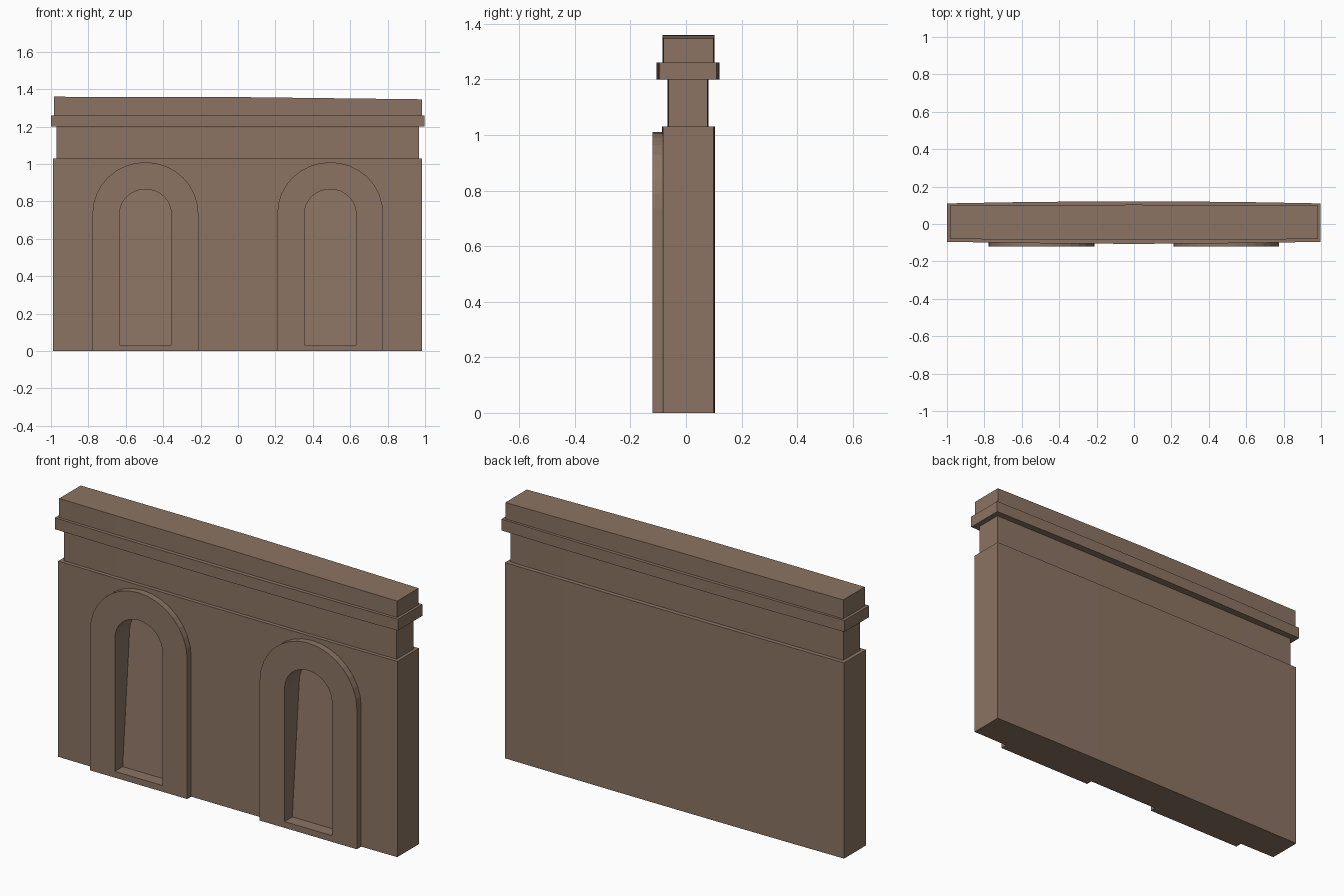
import bpy, bmesh, math

if "Cube" in bpy.data.objects:
    bpy.data.objects.remove(bpy.data.objects["Cube"])

stone = bpy.data.materials.new("brown_stone")
stone.diffuse_color = (0.26, 0.174, 0.125, 1)
stone.use_nodes = True
stone.node_tree.nodes["Principled BSDF"].inputs["Base Color"].default_value = stone.diffuse_color


def make_object(name, bm):
    bmesh.ops.recalc_face_normals(bm, faces=bm.faces[:])
    mesh = bpy.data.meshes.new(name)
    bm.to_mesh(mesh)
    bm.free()
    mesh.materials.append(stone)
    obj = bpy.data.objects.new(name, mesh)
    bpy.context.collection.objects.link(obj)
    return obj


def slab(name, x0, x1, front, back, bulge, z0, top):
    """Wall course whose long faces bow outwards slightly; top is a function of x."""
    bm = bmesh.new()
    n = 6
    xs = [x0 + (x1 - x0) * i / n for i in range(n + 1)]
    rings = []
    for x in xs:
        b = bulge * (1 - x * x)
        z1 = top(x)
        pts = [(x, front - b, z0), (x, back + b, z0), (x, back + b, z1), (x, front - b, z1)]
        rings.append([bm.verts.new(p) for p in pts])
    for a, b in zip(rings, rings[1:]):
        for i in range(4):
            j = (i + 1) % 4
            bm.faces.new((a[i], a[j], b[j], b[i]))
    bm.faces.new(rings[0])
    bm.faces.new(rings[-1])
    return make_object(name, bm)


def arch_prism(name, cx, half, z0, spring, top, y_front, y_back):
    """Round-headed prism; y_back is a function of z so the back can lean."""
    n = 16
    prof = [(cx - half, z0), (cx + half, z0)]
    for i in range(n + 1):
        a = math.pi * i / n
        prof.append((cx + half * math.cos(a), spring + (top - spring) * math.sin(a)))
    bm = bmesh.new()
    f = [bm.verts.new((x, y_front, z)) for x, z in prof]
    b = [bm.verts.new((x, y_back(z), z)) for x, z in prof]
    bm.faces.new(f)
    bm.faces.new(b[::-1])
    for i in range(len(prof)):
        j = (i + 1) % len(prof)
        bm.faces.new((f[i], f[j], b[j], b[i]))
    return make_object(name, bm)


def cut(obj, cutter):
    mod = obj.modifiers.new("niche", 'BOOLEAN')
    mod.operation = 'DIFFERENCE'
    mod.solver = 'EXACT'
    mod.object = cutter


# Stacked wall courses
body = slab("wall_body", -0.99, 0.985, -0.082, 0.099, 0.005, 0, lambda x: 1.03)
slab("frieze", -0.97, 0.968, -0.063, 0.077, 0.004, 1.03, lambda x: 1.20)
slab("cornice", -1.0, 0.997, -0.095, 0.11, 0.011, 1.20, lambda x: 1.26)
slab("parapet", -0.985, 0.983, -0.08, 0.098, 0.005, 1.26,
     lambda x: 1.358 - (0.012 * x if x > 0 else 0.002 * x))

# Arched surrounds with niches whose back panels lean backwards
for side, cx in (("left", -0.495), ("right", 0.493)):
    frame = arch_prism(side + "_arch_surround", cx, 0.283, 0, 0.735, 1.01,
                       -0.12, lambda z: -0.06)
    cutter = arch_prism(side + "_niche_cutter", cx, 0.138, 0.033, 0.735, 0.865,
                        -0.3, lambda z: -0.055 + 0.083 * (z - 0.033))
    cutter.hide_render = True
    cutter.hide_set(True)
    cut(frame, cutter)
    cut(body, cutter)
